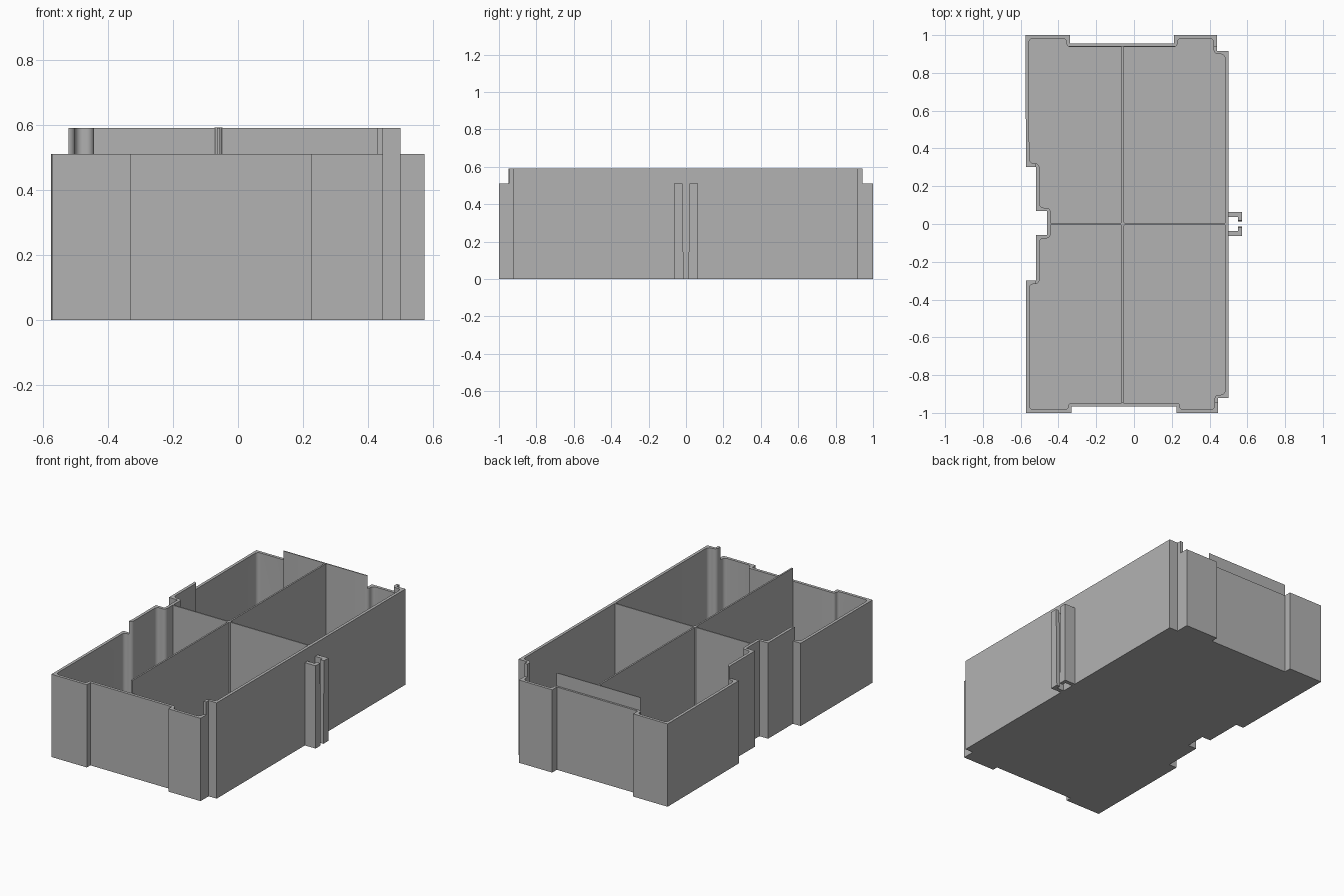
import bpy, bmesh
from mathutils import Vector

cube = bpy.data.objects.get("Cube")
if cube:
    bpy.data.objects.remove(cube, do_unlink=True)

RIM, LIP, FLOOR, WALL = 0.51, 0.59, 0.02, 0.018

grey = bpy.data.materials.new("plain grey")
grey.use_nodes = True
grey.diffuse_color = (0.45, 0.45, 0.45, 1)
grey.node_tree.nodes["Principled BSDF"].inputs["Base Color"].default_value = grey.diffuse_color


def prism(name, points, z0, z1):
    """Upright solid over a flat outline."""
    bm = bmesh.new()
    base = bm.faces.new([bm.verts.new((p[0], p[1], z0)) for p in points])
    top = bmesh.ops.extrude_face_region(bm, geom=[base])["geom"]
    verts = [g for g in top if isinstance(g, bmesh.types.BMVert)]
    bmesh.ops.translate(bm, verts=verts, vec=(0, 0, z1 - z0))
    bmesh.ops.recalc_face_normals(bm, faces=bm.faces)
    mesh = bpy.data.meshes.new(name)
    bm.to_mesh(mesh)
    bm.free()
    mesh.materials.append(grey)
    obj = bpy.data.objects.new(name, mesh)
    bpy.context.collection.objects.link(obj)
    return obj


def rect(x0, x1, y0, y1):
    return [(x0, y0), (x1, y0), (x1, y1), (x0, y1)]


def inset(points, t):
    """Move a clockwise outline inwards by t."""
    pts = [Vector(p) for p in points]
    out = []
    for i, p in enumerate(pts):
        a = (p - pts[i - 1]).normalized()
        b = (pts[(i + 1) % len(pts)] - p).normalized()
        n1, n2 = Vector((a.y, -a.x)), Vector((b.y, -b.x))
        out.append(p + (n1 + n2) * t / (1 + n1.dot(n2)))
    return out


def fillet(points, radius, steps=5):
    """Round every corner of an outline."""
    out = []
    for i, p in enumerate(points):
        a, b = points[i - 1] - p, points[(i + 1) % len(points)] - p
        r = min(radius, 0.45 * a.length, 0.45 * b.length)
        s, e = p + a.normalized() * r, p + b.normalized() * r
        centre = s + e - p
        for k in range(steps + 1):
            d = s.lerp(e, k / steps) - centre
            out.append(centre + d.normalized() * r)
    return out


def cut(obj, cutter):
    mod = obj.modifiers.new("cut", "BOOLEAN")
    mod.operation, mod.solver, mod.object = "DIFFERENCE", "EXACT", cutter
    cutter.hide_render = True
    bpy.ops.object.select_all(action="DESELECT")
    bpy.context.view_layer.objects.active = obj
    obj.select_set(True)
    bpy.ops.object.modifier_apply(modifier=mod.name)
    bpy.data.objects.remove(cutter, do_unlink=True)


# Stepped outline of the tray, clockwise from the back corner
outline = [
    (-0.575, 1), (-0.34, 1), (-0.34, 0.955), (0.212, 0.955), (0.212, 1), (0.44, 1),
    (0.44, 0.917), (0.5, 0.917), (0.5, -0.922), (0.445, -0.922), (0.445, -1),
    (0.225, -1), (0.225, -0.966), (-0.33, -0.966), (-0.33, -1), (-0.572, -1),
    (-0.572, -0.3), (-0.519, -0.3), (-0.519, -0.058), (-0.46, -0.058),
    (-0.46, 0.068), (-0.519, 0.068), (-0.519, 0.303), (-0.572, 0.303)]

# Tray shell, hollowed, with the raised rim removed outside the central area
tray = prism("tray", outline, 0, LIP)
cut(tray, prism("hollow", fillet(inset(outline, WALL), 0.022), FLOOR, 1))
for area in (rect(-1, 1, 0.943, 2), rect(-1, 1, -2, -0.946), rect(-1, -0.5205, -2, 2)):
    cut(tray, prism("rim_cutter", area, RIM, 1))
bpy.ops.object.shade_smooth_by_angle(angle=0.6)

# Thin dividers crossing inside, with a small post where they meet
MID = -0.06
prism("long_divider", rect(MID - 0.005, MID + 0.005, -0.9485, 0.94), 0.01, LIP)
prism("cross_divider", rect(-0.45, 0.49, -0.004, 0.004), 0.01, LIP - 0.0005)
bpy.ops.mesh.primitive_cylinder_add(vertices=16, radius=0.012, depth=LIP - 0.01,
                                    location=(MID, 0, LIP / 2 + 0.0055))
post = bpy.context.object
post.name = "divider_post"
post.data.materials.append(grey)
bpy.ops.object.shade_smooth_by_angle(angle=0.6)

# Pair of facing hooks on the side, their lips widening towards the bottom
for side, name in ((1, "back_hook"), (-1, "front_hook")):
    shape = [(0.495, 0.063), (0.573, 0.063), (0.573, 0.019), (0.55, 0.019),
             (0.55, 0.038), (0.495, 0.038)]
    hook = prism(name, [(x, y * side) for x, y in shape], 0, RIM)
    for v in hook.data.vertices:
        if abs(v.co.y) < 0.03 and v.co.z < 0.1:
            v.co.y = 0.013 * side
